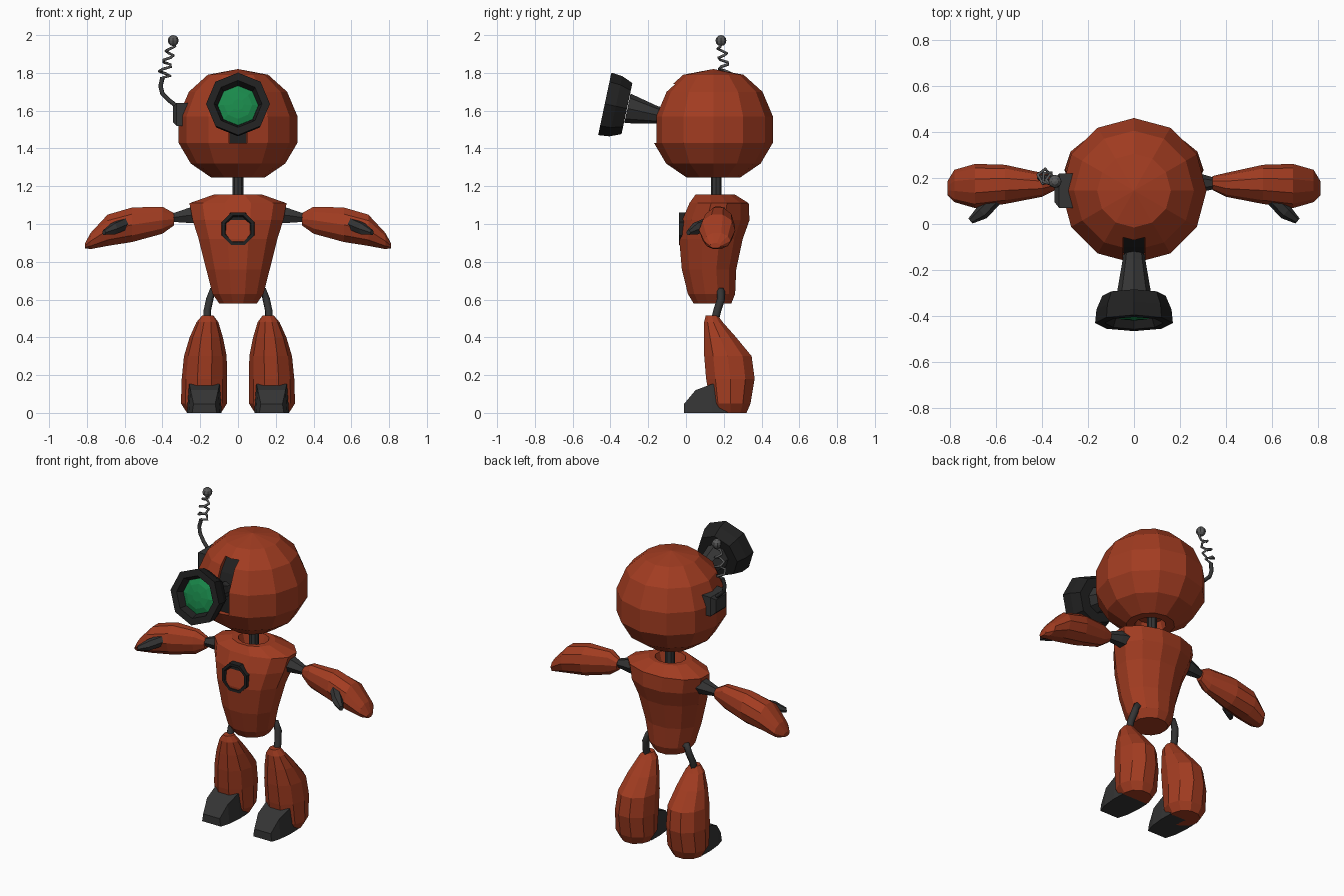
import bpy, bmesh
from math import sin, cos, pi
from mathutils import Vector

if "Cube" in bpy.data.objects:
    bpy.data.objects.remove(bpy.data.objects["Cube"])

X, Y, Z = Vector((1, 0, 0)), Vector((0, 1, 0)), Vector((0, 0, 1))


def material(name, r, g, b):
    m = bpy.data.materials.new(name)
    m.diffuse_color = (r, g, b, 1)
    m.use_nodes = True
    m.node_tree.nodes["Principled BSDF"].inputs["Base Color"].default_value = m.diffuse_color
    return m


RED = material("red_paint", 0.36, 0.045, 0.015)
DARK = material("dark_metal", 0.035, 0.035, 0.035)
BLACK = material("black_metal", 0.015, 0.015, 0.015)
GREY = material("antenna_metal", 0.1, 0.1, 0.1)
GREEN = material("green_glass", 0.01, 0.25, 0.07)


def add_object(name, bm, mat, mirror=False):
    bmesh.ops.recalc_face_normals(bm, faces=bm.faces[:])
    mesh = bpy.data.meshes.new(name)
    bm.to_mesh(mesh)
    bm.free()
    mesh.materials.append(mat)
    ob = bpy.data.objects.new(name, mesh)
    bpy.context.collection.objects.link(ob)
    if mirror:
        ob.modifiers.new("mirror", "MIRROR")
    return ob


def loft(name, rings, u, v, n, mat, half_turn=False, mirror=False):
    """Skin elliptical rings (centre, radius along u, radius along v) and cap both ends."""
    bm = bmesh.new()
    off = pi / n if half_turn else 0
    k = 1 / cos(pi / n) if half_turn else 1
    loops = []
    for c, a, b in rings:
        loops.append([bm.verts.new(Vector(c) + u * (a * k * cos(2 * pi * i / n + off))
                                   + v * (b * k * sin(2 * pi * i / n + off))) for i in range(n)])
    for p, q in zip(loops, loops[1:]):
        for i in range(n):
            j = (i + 1) % n
            bm.faces.new((p[i], p[j], q[j], q[i]))
    bm.faces.new(loops[0])
    bm.faces.new(loops[-1])
    return add_object(name, bm, mat, mirror)


def prism(name, profile, half, mat):
    """Extrude a (y, z) profile across x."""
    bm = bmesh.new()
    a, b = [[bm.verts.new((s * half, y, z)) for y, z in profile] for s in (-1, 1)]
    bm.faces.new(a)
    bm.faces.new(b)
    for i in range(len(a)):
        j = (i + 1) % len(a)
        bm.faces.new((a[i], a[j], b[j], b[i]))
    return add_object(name, bm, mat)


def tube(name, points, radius, mat):
    cu = bpy.data.curves.new(name, "CURVE")
    cu.dimensions = "3D"
    cu.bevel_depth = radius
    cu.bevel_resolution = 1
    cu.use_fill_caps = True
    sp = cu.splines.new("POLY")
    sp.points.add(len(points) - 1)
    for p, co in zip(sp.points, points):
        p.co = (*co, 1)
        p.radius = 1
    cu.materials.append(mat)
    ob = bpy.data.objects.new(name, cu)
    bpy.context.collection.objects.link(ob)


# Head: faceted ball with a neck recess below
HY = 0.145
profile = [(0.075, 1.30), (0.09, 1.245), (0.14, 1.245), (0.25, 1.32), (0.315, 1.43),
           (0.315, 1.57), (0.26, 1.70), (0.16, 1.79), (0.002, 1.82)]
head = loft("head", [((0, HY, z), r, r) for r, z in profile], X, Y, 12, RED)

# Vertical slot in the face with a dark liner
floor = [(-0.03, 1.74), (-0.09, 1.66), (-0.125, 1.57), (-0.125, 1.43)]
cutter = prism("slot_cutter", [(-0.3, 1.43), (-0.3, 1.74)] + floor, 0.047, BLACK)
cutter.hide_render = True
cutter.hide_viewport = True
cut = head.modifiers.new("slot", "BOOLEAN")
cut.operation = "DIFFERENCE"
cut.object = cutter
prism("slot_liner", floor + [(y - 0.012, z) for y, z in reversed(floor)], 0.046, BLACK)

# Eye: tapered stalk, octagonal hood tilted slightly upward, glass lens
tilt = Vector((0, 0.07, 0.33)).normalized()
axis = Vector((0, -tilt.z, tilt.y))
front = Vector((0, -0.43, 1.636))


def eye_ring(depth, r):
    return (front - axis * depth, r, r)


loft("eye_stalk", [((0, -0.08, 1.565), 0.04, 0.04), ((0, -0.16, 1.578), 0.05, 0.047),
                   ((0, -0.31, 1.612), 0.076, 0.08)], X, tilt, 8, DARK)
loft("eye_hood", [eye_ring(0.12, 0.138), eye_ring(0.06, 0.163), eye_ring(0, 0.169),
                  eye_ring(0, 0.127), eye_ring(0.045, 0.108)], X, tilt, 8, BLACK)
loft("eye_lens", [eye_ring(0.06, 0.107), eye_ring(0.04, 0.107), eye_ring(0.027, 0.075),
                  eye_ring(0.021, 0.03)], X, tilt, 8, GREEN)

# Antenna: side bracket, bent stem, zigzag spring and ball
loft("antenna_bracket", [((-0.26, 0.145, 1.58), 0.075, 0.06), ((-0.325, 0.145, 1.58), 0.075, 0.06),
                         ((-0.345, 0.145, 1.58), 0.05, 0.04)], Y, Z, 4, DARK, half_turn=True)
stem = [(-0.32, 0.165, 1.62), (-0.365, 0.18, 1.655), (-0.40, 0.195, 1.69), (-0.41, 0.20, 1.73),
        (-0.40, 0.205, 1.775)]
tube("antenna_stem", stem, 0.012, DARK)
spring = [stem[-1]]
for i in range(14):
    t, a = i / 13, i * pi / 2.2
    r = 0.034 * (1 - 0.4 * t)
    spring.append((-0.393 + 0.04 * t + r * cos(a), 0.208 - 0.02 * t + r * sin(a), 1.785 + 0.155 * t))
tube("antenna_spring", spring + [(-0.345, 0.185, 1.97)], 0.0075, GREY)
bm = bmesh.new()
bmesh.ops.create_uvsphere(bm, u_segments=8, v_segments=6, radius=0.029)
bmesh.ops.translate(bm, verts=bm.verts, vec=(-0.343, 0.185, 1.971))
add_object("antenna_ball", bm, GREY)

# Neck
loft("neck", [((0, 0.16, z), 0.028, 0.028) for z in (1.08, 1.32)], X, Y, 8, DARK)

# Torso: tapered shell with a recessed collar
torso = [(0.58, 0.14, 0.10, 0.10), (0.63, 0.135, 0.135, 0.125), (0.76, 0.122, 0.168, 0.144),
         (0.92, 0.132, 0.208, 0.168), (1.02, 0.158, 0.24, 0.178), (1.11, 0.175, 0.257, 0.157),
         (1.155, 0.155, 0.13, 0.105), (1.155, 0.155, 0.09, 0.08), (1.09, 0.155, 0.07, 0.06)]
loft("torso", [((0, cy, z), a, b) for z, cy, a, b in torso], X, Y, 12, RED, half_turn=True)

# Chest port
loft("chest_port", [((0, y, 0.975), r, r) for y, r in
                    ((0.03, 0.088), (-0.038, 0.086), (-0.038, 0.07), (-0.02, 0.062))],
     X, Z, 8, BLACK, half_turn=True)

# Arms: shoulder cones, mitten arms and thumbs
loft("shoulder_joint", [((0.21, 0.18, 1.05), 0.055, 0.055), ((0.265, 0.18, 1.045), 0.045, 0.045),
                        ((0.37, 0.175, 1.03), 0.02, 0.02)], Y, Z, 6, DARK, mirror=True)
arm = [(0.34, 0.178, 1.025, 0.03, 0.035), (0.40, 0.17, 1.02, 0.052, 0.075),
       (0.56, 0.172, 0.996, 0.085, 0.096), (0.69, 0.165, 0.967, 0.096, 0.087),
       (0.78, 0.165, 0.91, 0.07, 0.045), (0.81, 0.155, 0.885, 0.03, 0.014)]
loft("arm", [((x, y, z), a, b) for x, y, z, a, b in arm], Y, Z, 10, RED, mirror=True)
side = Vector((0.11, -0.09, -0.045)).cross(Z).normalized()
loft("thumb", [((0.60, 0.11, 1.0), 0.03, 0.035), ((0.66, 0.05, 0.975), 0.032, 0.034),
               ((0.71, 0.013, 0.955), 0.014, 0.014)], side, Z, 6, DARK, mirror=True)

# Legs: bent hip tubes, bell-shaped shins and wedge feet
for s, label in ((-1, "left"), (1, "right")):
    tube(label + "_hip", [(s * x, y, z) for x, y, z in
         ((0.10, 0.175, 0.64), (0.135, 0.185, 0.645), (0.15, 0.185, 0.60), (0.163, 0.165, 0.54),
          (0.163, 0.15, 0.48))], 0.021, DARK)
leg = [(0.0, 0.18, 0.235, 0.09, 0.09), (0.05, 0.18, 0.235, 0.122, 0.112),
       (0.18, 0.178, 0.235, 0.12, 0.135), (0.30, 0.173, 0.222, 0.113, 0.132),
       (0.40, 0.168, 0.18, 0.088, 0.09), (0.48, 0.162, 0.145, 0.058, 0.052),
       (0.515, 0.16, 0.137, 0.03, 0.034)]
loft("leg", [((x, y, z), a, b) for z, x, y, a, b in leg], X, Y, 10, RED, mirror=True)
foot = [(0.22, 0.075, 0.09, 0.078), (0.14, 0.077, 0.092, 0.077), (0.05, 0.06, 0.083, 0.06),
        (-0.01, 0.024, 0.065, 0.024)]
bm_foot = loft("foot", [((0.178, y, z), a, b) for y, z, a, b in foot], X, Z, 4, DARK,
               half_turn=True, mirror=True)
bm = bmesh.new()
bm.from_mesh(bm_foot.data)
for vert in bm.verts:
    # square the ellipse radii to box corners resting on the ground; narrow the top
    if vert.co.z < 0.03 and vert.co.y > -0.005 or vert.co.z < 0.004:
        vert.co.z = 0
    else:
        vert.co.x = 0.178 + (vert.co.x - 0.178) * 0.88
bm.to_mesh(bm_foot.data)
bm.free()
